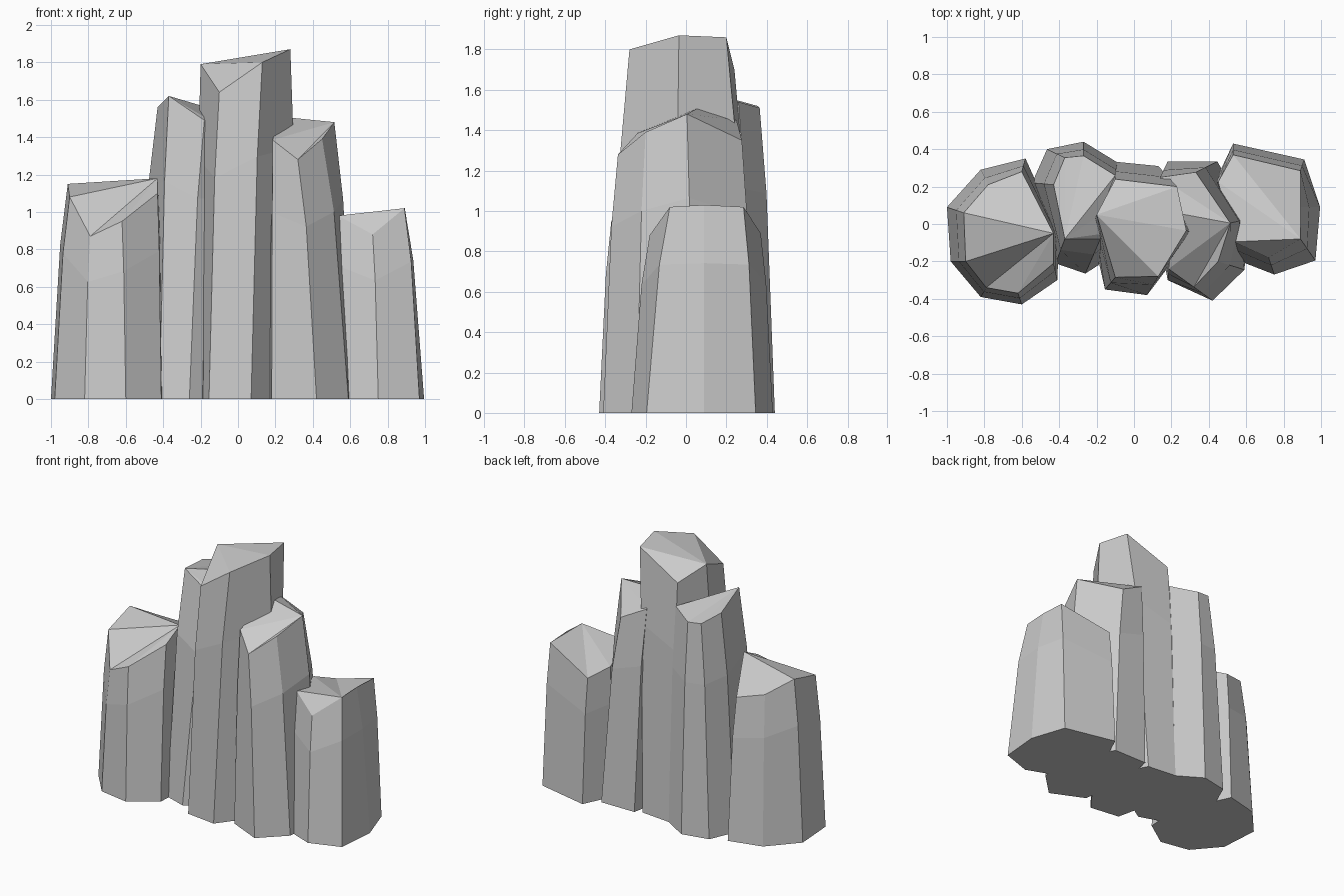
import bpy, bmesh


def column(name, corners, bend=0.72, bulge=0.55):
    """Tapered rock column. Each corner is base x, y then top x, y, z.
    The cap fans out from the first corner."""
    bm = bmesh.new()
    base, mid, top = [], [], []
    for bx, by, tx, ty, tz in corners:
        base.append(bm.verts.new((bx, by, 0)))
        mid.append(bm.verts.new((bx + (tx - bx) * bulge, by + (ty - by) * bulge, tz * bend)))
        top.append(bm.verts.new((tx, ty, tz)))
    n = len(corners)
    for low, high in ((base, mid), (mid, top)):
        for i in range(n):
            j = (i + 1) % n
            bm.faces.new((low[i], low[j], high[j], high[i]))
    for i in range(1, n - 1):
        bm.faces.new((top[0], top[i], top[i + 1]))
    bm.faces.new(base)
    bmesh.ops.recalc_face_normals(bm, faces=bm.faces)
    mesh = bpy.data.meshes.new(name)
    bm.to_mesh(mesh)
    bm.free()
    obj = bpy.data.objects.new(name, mesh)
    bpy.context.collection.objects.link(obj)


# Broad column on the left
column("left_rock_column", [
    (-.40, -.05, -.43, -.05, 1.18), (-.58, .35, -.60, .28, 1.02),
    (-.82, .29, -.78, .21, 1.06), (-1.0, .09, -.91, .06, 1.15),
    (-.98, -.20, -.90, -.20, 1.08), (-.82, -.39, -.79, -.34, .87),
    (-.60, -.43, -.62, -.37, .95), (-.41, -.30, -.43, -.21, 1.10)])

# Slim column behind, left of the centre
column("back_left_rock_column", [
    (-.42, -.21, -.37, -.08, 1.62), (-.545, .22, -.43, .21, 1.56),
    (-.465, .40, -.37, .355, 1.52), (-.27, .44, -.27, .365, 1.51),
    (-.09, .33, -.10, .26, 1.54), (-.10, 0, -.13, .08, 1.51),
    (-.19, -.22, -.15, -.05, 1.49), (-.26, -.265, -.18, -.08, 1.49)])

# Tallest column in the centre
column("centre_rock_column", [
    (-.23, -.02, -.20, .05, 1.79), (-.12, .335, -.10, .24, 1.70),
    (.13, .31, .23, .20, 1.86), (.32, -.05, .28, -.035, 1.87),
    (.07, -.38, .13, -.28, 1.80), (-.155, -.35, -.10, -.285, 1.64)])

# Column right of the centre
column("right_centre_rock_column", [
    (.62, .03, .515, .005, 1.48), (.445, .335, .33, .277, 1.35),
    (.18, .335, .14, .25, 1.45), (.12, .02, .22, .06, 1.51),
    (.18, -.30, .185, -.24, 1.385), (.42, -.41, .32, -.337, 1.28),
    (.59, -.245, .45, -.20, 1.39)])

# Shortest column on the right
column("right_rock_column", [
    (.97, -.195, .89, -.08, 1.02), (.995, .09, .89, .09, 1.03),
    (.91, .345, .89, .285, 1.02), (.53, .43, .53, .37, .89),
    (.43, .22, .45, .225, .94), (.57, -.20, .535, -.095, .98),
    (.75, -.27, .72, -.18, .88)])
